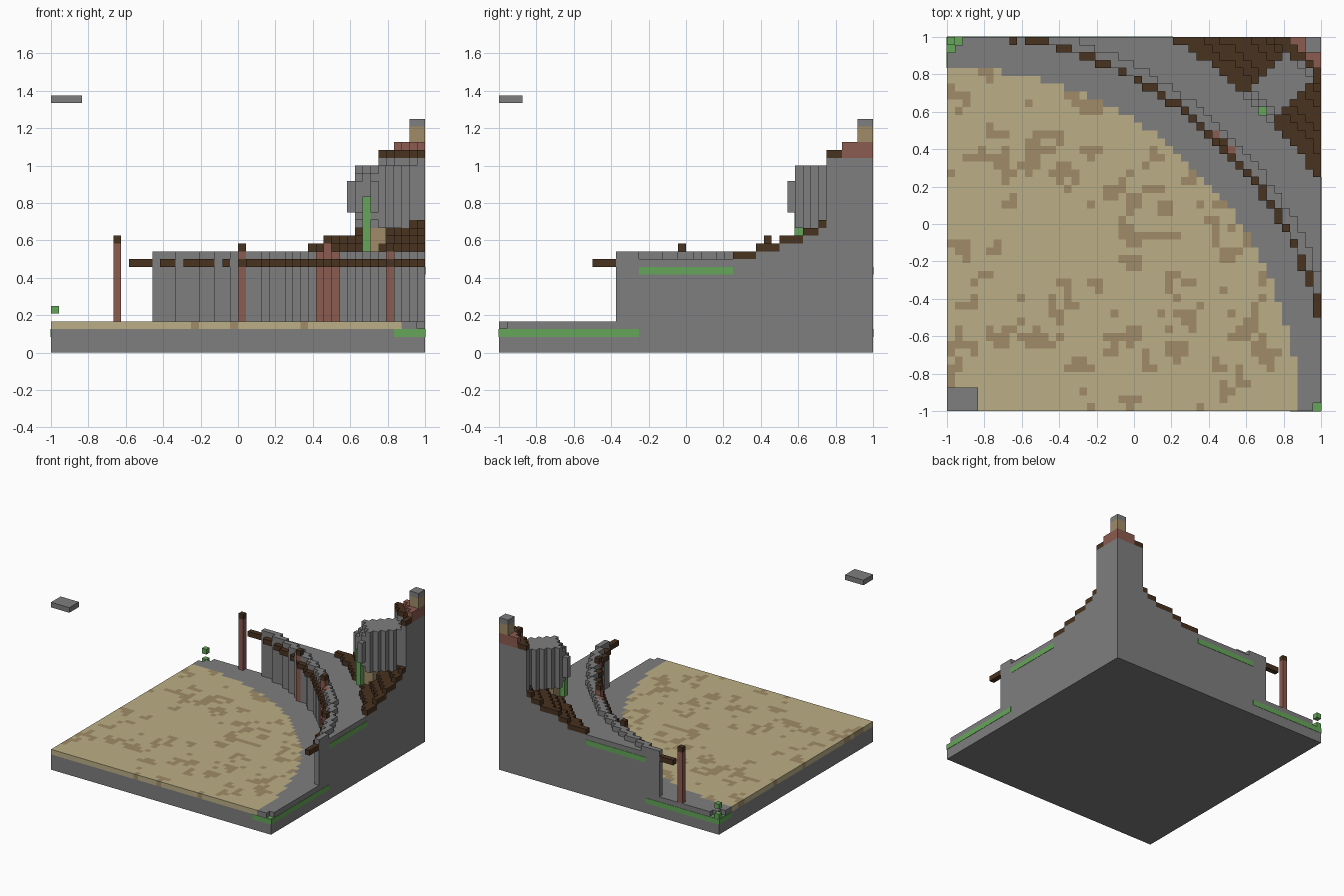
import bpy, bmesh, math, random

if "Cube" in bpy.data.objects:
    bpy.data.objects.remove(bpy.data.objects["Cube"])

N = 48            # blocks along each side
U = 2 / N         # block size
random.seed(7)


def material(name, rgb):
    m = bpy.data.materials.new(name)
    m.use_nodes = True
    m.diffuse_color = (*rgb, 1)
    m.node_tree.nodes["Principled BSDF"].inputs["Base Color"].default_value = (*rgb, 1)
    return m


STONE = material("grey stone", (0.21, 0.21, 0.21))
SAND = material("pale sand", (0.50, 0.43, 0.24))
DARK_SAND = material("dark sand", (0.35, 0.26, 0.135))
WOOD = material("dark wood", (0.065, 0.032, 0.014))
CLAY = material("red clay", (0.26, 0.105, 0.08))
MOSS = material("green moss", (0.13, 0.38, 0.10))


def columns(name, mats, span, pick=lambda i, j: 0):
    """Block mesh: span(i, j) gives the (bottom, top) of a column, or None."""
    cells = {(i, j): span(i, j) for i in range(N) for j in range(N)}
    cells = {c: s for c, s in cells.items() if s and s[1] > s[0]}
    bm = bmesh.new()

    def quad(points, index):
        verts = [bm.verts.new((x * U - 1, y * U - 1, z * U)) for x, y, z in points]
        bm.faces.new(verts).material_index = index

    for (i, j), (low, high) in cells.items():
        m = pick(i, j)
        ring = [(i, j), (i + 1, j), (i + 1, j + 1), (i, j + 1)]
        quad([(x, y, high) for x, y in ring], m)
        quad([(x, y, low) for x, y in reversed(ring)], m)
        for k, (di, dj) in enumerate([(0, -1), (1, 0), (0, 1), (-1, 0)]):
            a, b = ring[k], ring[(k + 1) % 4]
            n = cells.get((i + di, j + dj), (high, high))
            # Only the parts of a side not covered by the neighbour
            for z0, z1 in ((max(low, n[1]), high), (low, min(n[0], high))):
                if z1 > z0:
                    quad([(*a, z0), (*b, z0), (*b, z1), (*a, z1)], m)
    bmesh.ops.remove_doubles(bm, verts=bm.verts, dist=1e-5)
    mesh = bpy.data.meshes.new(name)
    bm.to_mesh(mesh)
    bm.free()
    for mat in mats:
        mesh.materials.append(mat)
    obj = bpy.data.objects.new(name, mesh)
    bpy.context.collection.objects.link(obj)
    return obj


def box(name, mat, lo, hi):
    """Box between two corners given in blocks."""
    bpy.ops.mesh.primitive_cube_add(size=1)
    obj = bpy.context.object
    obj.name = name
    shift = (1, 1, 0)
    obj.location = [(a + b) / 2 * U - s for a, b, s in zip(lo, hi, shift)]
    obj.scale = [(b - a) * U for a, b in zip(lo, hi)]
    obj.data.materials.append(mat)
    return obj


def ring(i, j, a=49.87, b=49.2):
    """Elliptical distance from the arena centre; 1 is the wall face."""
    return math.hypot((i + 0.5) / a, (j + 0.5) / b)


STEPS = [1.129, 1.167, 1.198, 1.239, 1.265]
TOWER, TURRET = 1.285, 1.31
NOTCHES = [(47, 0), (1, 47), (0, 46)]


def in_sand(i, j):
    return ring(i, j, 45, 44) < 1


def step_level(i, j):
    return sum(ring(i, j) >= s for s in STEPS)


# Solid stone: ground, arena wall with raised rim, banked stand, tower
def stone_span(i, j):
    f = ring(i, j)
    if in_sand(i, j) or (i, j) in NOTCHES or (i, j) == (0, 47):
        return 0, 3
    if f < 1:
        return 0, 4
    if f < 1.022:
        return 0, 13
    if f < TOWER:
        return 0, 12 + max(0, step_level(i, j) - 1)
    return 0, 25


columns("stone_arena", [STONE], stone_span)

# Sand floor with wandering dark patches
patches = set()
for _ in range(150):
    x, y = random.randrange(46), random.randrange(46)
    for _ in range(random.choice([1, 1, 3, 5, 7])):
        patches.add((x, y))
        dx, dy = random.choice([(1, 0), (-1, 0), (0, 1), (0, -1)])
        x, y = x + dx, y + dy
columns("sand_floor", [SAND, DARK_SAND],
        lambda i, j: (3, 4) if in_sand(i, j) else None,
        lambda i, j: int((i, j) in patches))


# Wooden seat steps
def seat_span(i, j):
    k = step_level(i, j)
    return (11 + k, 12 + k) if k and ring(i, j) < TOWER else None


columns("seat_steps", [WOOD], seat_span)

# Tower eaves, roof and turret
columns("tower_eaves", [WOOD], lambda i, j: (25, 26) if TOWER <= ring(i, j) < TURRET else None)
columns("tower_roof", [CLAY], lambda i, j: (25, 27) if ring(i, j) >= TURRET else None)
box("turret", DARK_SAND, (46, 46, 27), (48, 48, 29))
box("turret_cap", STONE, (46, 46, 29), (48, 48, 30))

# Rail along the wall
columns("wall_rail", [WOOD], lambda i, j: (11, 12) if 0.985 <= ring(i, j) < 1 else None)

# Clay posts, some with wooden caps
for n, (i, j, top, capped) in enumerate([(8, 47, 15, 1), (24, 42, 14, 1), (34, 35, 13, 0),
                                         (35, 34, 15, 1), (36, 33, 13, 0), (43, 23, 14, 1)]):
    shaft = top - capped
    if ring(i, j) < 0.985:
        box(f"post_{n}", CLAY, (i, j, 4), (i + 1, j + 1, shaft))
    else:
        box(f"post_lower_{n}", CLAY, (i, j, 4), (i + 1, j + 1, 11))
        box(f"post_upper_{n}", CLAY, (i, j, 12), (i + 1, j + 1, shaft))
    if capped:
        box(f"post_cap_{n}", WOOD, (i, j, shaft), (i + 1, j + 1, top))


# Upright stone wheel, lying along the diagonal in front of the tower
def wheel_span(i, j):
    dx, dy = i + 0.5 - 43, j + 0.5 - 42
    along, across = (dx + dy) / math.sqrt(2), (dx - dy) / math.sqrt(2)
    if abs(across) > 2.3 or abs(along) > 4.6 or (i, j) == (40, 38):
        return None
    h = min(4, round(math.sqrt(4.75 ** 2 - along ** 2)))
    return 20 - h, 20 + h


columns("stone_wheel", [STONE], wheel_span)
box("wheel_support", DARK_SAND, (41, 39, 12), (43, 41, 16))
box("vine_stem", MOSS, (40, 37.9, 13), (41, 39, 20))
box("vine_leaf", MOSS, (41, 37.9, 18), (42, 38.5, 20))

# Moss strips on the outer faces
T = 0.06
box("moss_right_low", MOSS, (48, 0, 2), (48 + T, 18, 3))
box("moss_right_high", MOSS, (48, 18, 10), (48 + T, 30, 11))
box("moss_back_low", MOSS, (0, 48, 2), (16, 48 + T, 3))
box("moss_back_high", MOSS, (16, 48, 10), (29, 48 + T, 11))
box("moss_front", MOSS, (44, -T, 2), (48, 0, 3))
box("moss_left", MOSS, (-T, 44, 2), (0, 48, 3))

# Mossy corner notches and corner plant
for n, (i, j) in enumerate(NOTCHES):
    box(f"notch_moss_{n}", MOSS, (i, j, 3), (i + 1, j + 1, 3 + T))
box("corner_plant", MOSS, (0, 47, 3), (1, 48, 4))
box("corner_plant_top", MOSS, (0, 47, 5), (1, 48, 6))

# Floating slab above the arena centre
box("floating_slab", STONE, (0, 0, 32), (4, 3, 33))
